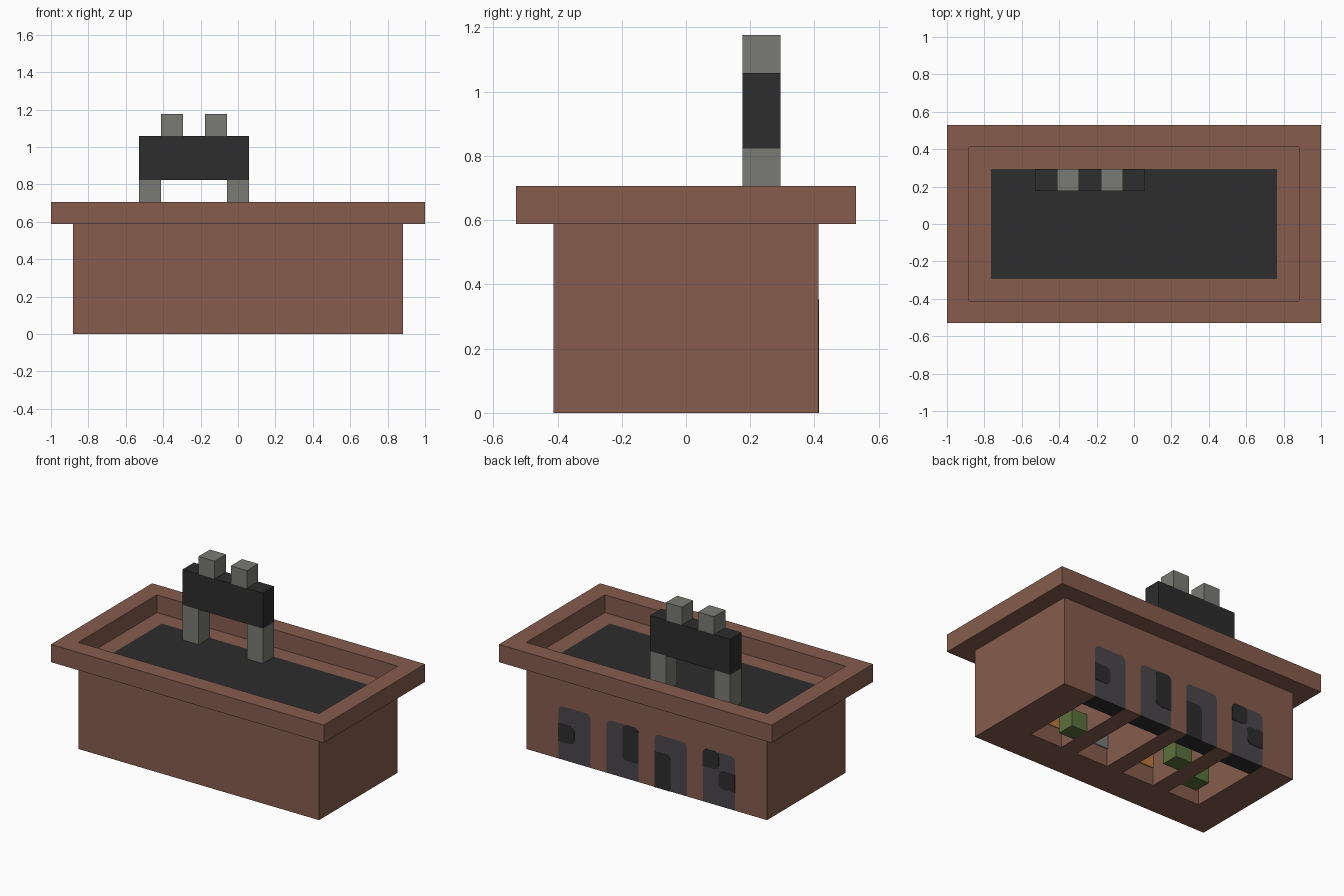
import bpy, bmesh, math
from mathutils import Vector

cube = bpy.data.objects.get("Cube")
if cube:
    bpy.data.objects.remove(cube)

U = 2 / 17  # one block


def material(name, rgb):
    m = bpy.data.materials.new(name)
    m.use_nodes = True
    m.diffuse_color = (*rgb, 1)
    m.node_tree.nodes["Principled BSDF"].inputs["Base Color"].default_value = (*rgb, 1)
    return m


BROWN = material("terracotta brown", (0.238, 0.109, 0.076))
BLACK = material("soft black", (0.026, 0.026, 0.026))
GREY = material("stone grey", (0.195, 0.195, 0.178))
CHARCOAL = material("charcoal", (0.07, 0.061, 0.07))
GREEN = material("moss green", (0.105, 0.165, 0.045))
ORANGE = material("orange", (0.5, 0.2, 0.045))


def finish(name, bm, *mats):
    bmesh.ops.recalc_face_normals(bm, faces=bm.faces)
    mesh = bpy.data.meshes.new(name)
    bm.to_mesh(mesh)
    bm.free()
    ob = bpy.data.objects.new(name, mesh)
    for m in mats:
        mesh.materials.append(m)
    bpy.context.collection.objects.link(ob)
    return ob


def box(name, x, y, z, mat):
    """Box from (low, high) ranges in blocks."""
    bm = bmesh.new()
    bmesh.ops.create_cube(bm, size=1)
    for v in bm.verts:
        v.co = Vector([U * (a + (b - a) * (c + 0.5)) for (a, b), c in zip((x, y, z), v.co)])
    return finish(name, bm, mat)


def panel(name, x, y, z, rounded, *mats, r=0.28):
    """Upright slab along y; rounded lists the corners (x side, z side) to round."""
    bm = bmesh.new()
    ring = []
    for i, (sx, sz) in enumerate([(1, 1), (0, 1), (0, 0), (1, 0)]):
        if (sx, sz) not in rounded:
            ring.append((x[sx], z[sz]))
            continue
        cx = x[sx] + (r if sx == 0 else -r)
        cz = z[sz] + (r if sz == 0 else -r)
        for k in range(5):
            a = math.pi / 2 * (i + k / 4)
            ring.append((cx + r * math.cos(a), cz + r * math.sin(a)))
    face = bm.faces.new([bm.verts.new((U * px, U * y[0], U * pz)) for px, pz in ring])
    ext = bmesh.ops.extrude_face_region(bm, geom=[face])
    for g in ext["geom"]:
        if isinstance(g, bmesh.types.BMVert):
            g.co.y = U * y[1]
    return finish(name, bm, *mats)


def cut(target, cutter):
    cutter.hide_render = True
    mod = target.modifiers.new("cut", "BOOLEAN")
    mod.operation = "DIFFERENCE"
    mod.solver = "EXACT"
    mod.object = cutter
    bpy.context.view_layer.objects.active = target
    bpy.ops.object.modifier_apply(modifier=mod.name)
    bpy.data.objects.remove(cutter)


# Main body and the overhanging rim
body = box("body", (-7.5, 7.5), (-3.5, 3.5), (0, 5), BROWN)
rim = box("rim", (-8.5, 8.5), (-4.5, 4.5), (5, 6), BROWN)
cut(rim, box("rim_cutter", (-7.5, 7.5), (-3.5, 3.5), (4, 7), BROWN))
box("basin_floor", (-6.5, 6.5), (-2.5, 2.5), (4.9, 5.03), BLACK)

# Four stalls, each open below and closed by a gate at the back.
# Gate patches: (column, lowest row, highest row), column 1 towards +x
TOP = [(0, 1), (1, 1)]
stalls = [
    (4.5, [(1, 1, 2)]),
    (1.5, [(0, 1, 3)]),
    (-1.5, [(1, 0, 2)]),
    (-4.5, [(1, 2, 3), (0, 1, 2)]),
]
for n, (c, patches) in enumerate(stalls, 1):
    cut(body, box("stall_cutter", (c - 1, c + 1), (-1.5, 2.5), (-1, 4), BROWN))
    cut(body, panel("gate_cutter", (c - 1, c + 1), (2.4, 3.6), (-1, 3), TOP, BROWN))
    gate = panel(f"gate_{n}", (c - 1, c + 1), (2.5, 3.5), (0, 3), TOP, CHARCOAL, BLACK)
    for f in gate.data.polygons:
        if f.normal.z < -0.9:
            f.material_index = 1
    for k, (col, lo, hi) in enumerate(patches, 1):
        corners = [(1 - col, 1)]
        if lo > 0:
            corners.append((1 - col, 0))
        if hi == 3:
            corners.append((col, 1))
        panel(f"gate_{n}_patch_{k}", (c - 1 + col, c + col), (3.49, 3.52), (lo, hi), corners, BLACK)
    # Tile on the inner front wall
    box(f"wall_tile_{n}", (c - 1, c), (-1.55, -1.45), (1, 2), ORANGE if n % 2 else GREY)

# Green blocks standing in the stalls
for n, (x, y) in enumerate([(3.5, -0.5), (-2.5, 0.5), (-4.5, -0.5)], 1):
    box(f"green_block_{n}", (x, x + 1), (y, y + 1), (0, 1), GREEN)

# Sign on two posts with two blocks on top
SIGN_Y = (1.5, 2.5)
box("sign_board", (-4.5, 0.5), SIGN_Y, (7, 9), BLACK)
for side, post, knob in (("right", -4.5, -3.5), ("left", -0.5, -1.5)):
    box(f"sign_post_{side}", (post, post + 1), SIGN_Y, (5, 7), GREY)
    box(f"sign_top_{side}", (knob, knob + 1), SIGN_Y, (9, 10), GREY)
